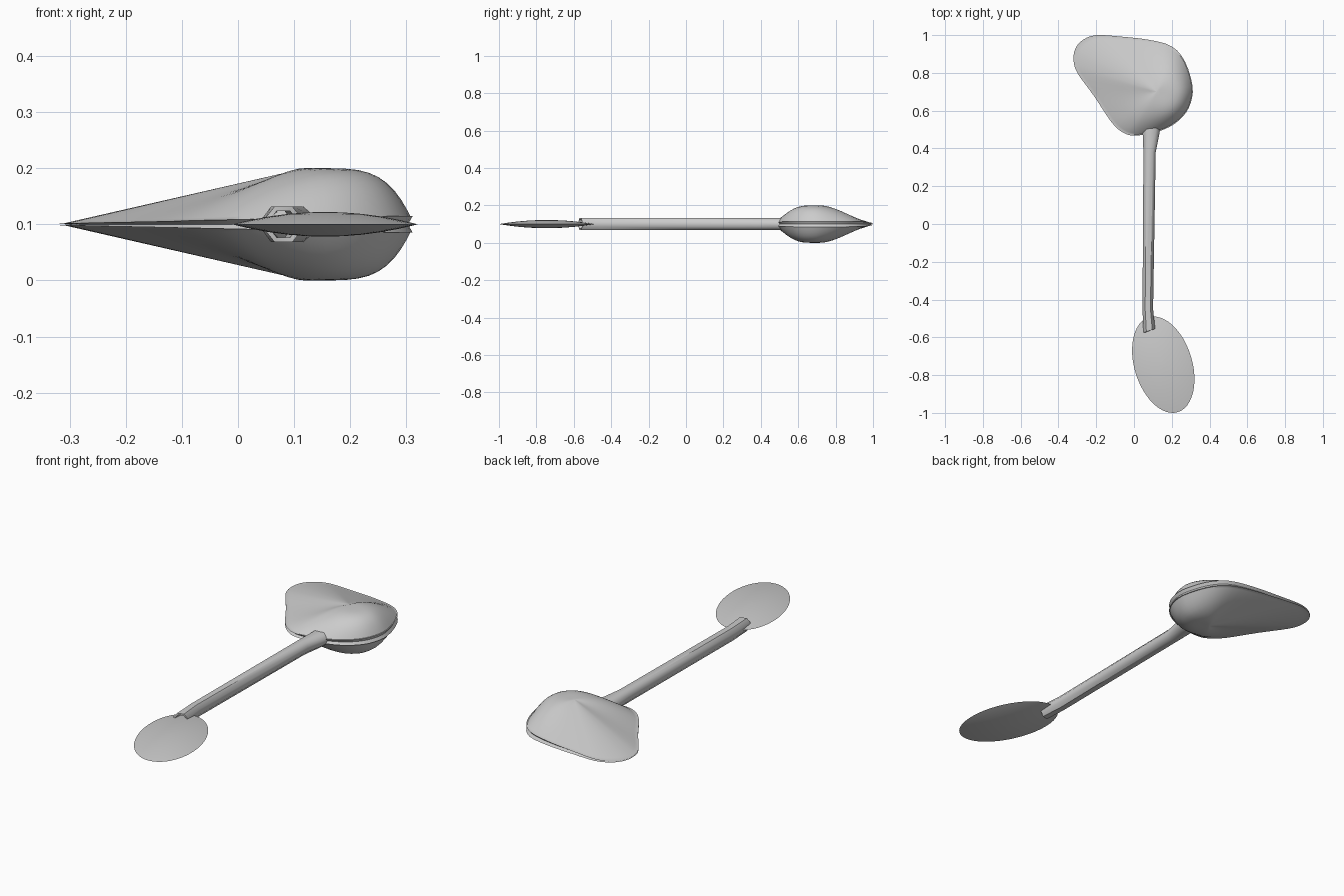
import bpy
import bmesh
import math
from mathutils import Vector

if "Cube" in bpy.data.objects:
    bpy.data.objects.remove(bpy.data.objects["Cube"])

MID = 0.1  # height of the symmetry plane

grey = bpy.data.materials.new("plain grey")
grey.use_nodes = True
grey.diffuse_color = (0.6, 0.6, 0.6, 1)
grey.node_tree.nodes["Principled BSDF"].inputs["Base Color"].default_value = (0.6, 0.6, 0.6, 1)


def loft(name, rings, loop=False, angle=30):
    """Skin equal-length closed rings; caps the ends unless looped."""
    bm = bmesh.new()
    rows = [[bm.verts.new(p) for p in ring] for ring in rings]
    n = len(rows[0])
    pairs = list(zip(rows, rows[1:]))
    if loop:
        pairs.append((rows[-1], rows[0]))
    for a, b in pairs:
        for i in range(n):
            j = (i + 1) % n
            bm.faces.new((a[i], a[j], b[j], b[i]))
    if not loop:
        bm.faces.new(rows[0])
        bm.faces.new(rows[-1])
    bmesh.ops.recalc_face_normals(bm, faces=bm.faces)
    mesh = bpy.data.meshes.new(name)
    bm.to_mesh(mesh)
    bm.free()
    mesh.materials.append(grey)
    obj = bpy.data.objects.new(name, mesh)
    bpy.context.collection.objects.link(obj)
    bpy.ops.object.select_all(action="DESELECT")
    obj.select_set(True)
    bpy.context.view_layer.objects.active = obj
    bpy.ops.object.shade_smooth_by_angle(angle=math.radians(angle))
    return obj


def smooth_loop(points, steps=3):
    """Closed Catmull-Rom curve through the points."""
    pts = [Vector(p) for p in points]
    n, out = len(pts), []
    for i in range(n):
        a, b, c, d = (pts[(i + k) % n] for k in (-1, 0, 1, 2))
        for s in range(steps):
            t = s / steps
            out.append(0.5 * (2 * b + (c - a) * t + (2 * a - 5 * b + 4 * c - d) * t**2
                              + (3 * b - a - 3 * c + d) * t**3))
    return out


# Head: two mirrored domes meeting in a grooved rim
outline = smooth_loop([
    (-0.32, 0.87), (-0.31, 0.93), (-0.27, 0.975), (-0.2, 1.0), (-0.08, 0.993),
    (0.08, 0.975), (0.2, 0.94), (0.27, 0.86), (0.31, 0.73), (0.3, 0.64),
    (0.26, 0.57), (0.19, 0.515), (0.1, 0.482), (0.0, 0.468), (-0.06, 0.485),
    (-0.12, 0.54), (-0.21, 0.675), (-0.3, 0.8)])
crown = Vector((0.12, 0.7))
steep = Vector((0.9, -0.44))


def rim_height(x):
    return 0.002 + 0.013 * max(0, min(1, (x + 0.3) / 0.6))


def head_ring(t, side, kind):
    ring = []
    for p in outline:
        d = p - crown
        q = crown + d * t
        h = rim_height(p.x)
        if kind == "groove":
            h = 0
        elif kind == "dome":
            power = 1 + 4 * ((1 + d.normalized().dot(steep)) / 2) ** 2
            h += (0.1 - h) * (1 - (t / 0.975) ** power)
        ring.append((q.x, q.y, MID + side * h))
    return ring


dome_steps = [0.01, 0.1, 0.2, 0.3, 0.4, 0.5, 0.6, 0.68, 0.76, 0.83, 0.89, 0.94, 0.975]
head = [head_ring(t, 1, "dome") for t in dome_steps]
head += [head_ring(1, 1, "rim"), head_ring(0.955, 1, "groove"), head_ring(1, -1, "rim")]
head += [head_ring(t, -1, "dome") for t in reversed(dome_steps)]
loft("head", head, angle=35)

# Shaft: hollow eight-sided tube, flared at the head and slanted at the open end
octagon = [(1, 0.4), (0.5, 1), (-0.5, 1), (-1, 0.4), (-1, -0.4), (-0.5, -1), (0.5, -1), (1, -0.4)]
stations = [(0.52, 0.046, 0.14, 0), (0.48, 0.046, 0.135, 0), (0.38, 0.05, 0.115, 0),
            (-0.45, 0.045, 0.101, 0), (-0.565, 0.05, 0.112, 0.01)]


def shaft_ring(station, wall):
    y, left, right, slant = station
    half, centre = (right - left) / 2, (left + right) / 2
    return [(centre + u * (half - wall), y + u * slant, MID + v * (0.032 - wall))
            for u, v in octagon]


outer = [shaft_ring(s, 0) for s in stations]
inner = [shaft_ring(s, 0.008) for s in reversed(stations)]
loft("shaft", outer + inner, loop=True, angle=50)

# Blade: thin tilted elliptical lens
tilt = math.radians(17)


def blade_ring(t, side):
    ring = []
    for i in range(48):
        a = math.tau * i / 48
        u, v = 0.153 * t * math.cos(a), 0.2625 * t * math.sin(a)
        ring.append((0.155 + u * math.cos(tilt) - v * math.sin(tilt),
                     -0.745 + u * math.sin(tilt) + v * math.cos(tilt),
                     MID + side * 0.022 * (1 - t * t)))
    return ring


lens_steps = [0.02, 0.2, 0.4, 0.6, 0.8, 0.92]
loft("blade", [blade_ring(t, 1) for t in lens_steps] + [blade_ring(1, 0)]
     + [blade_ring(t, -1) for t in reversed(lens_steps)], angle=25)
